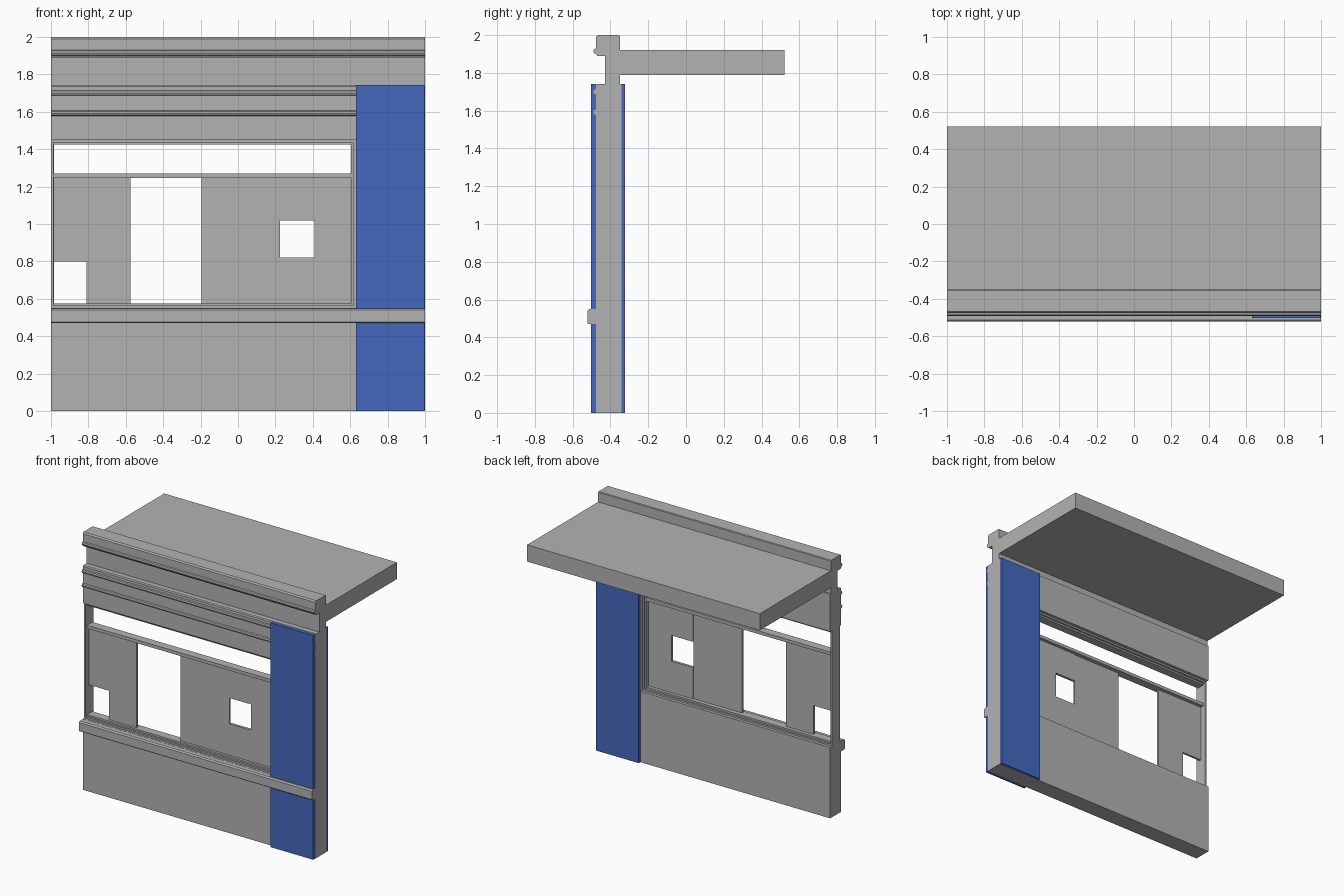
import bpy, bmesh
from mathutils import Vector

cube = bpy.data.objects.get("Cube")
if cube:
    bpy.data.objects.remove(cube, do_unlink=True)


def material(name, rgb):
    m = bpy.data.materials.new(name)
    m.use_nodes = True
    m.diffuse_color = (*rgb, 1)
    bsdf = next(n for n in m.node_tree.nodes if n.type == 'BSDF_PRINCIPLED')
    bsdf.inputs["Base Color"].default_value = (*rgb, 1)
    return m


GREY = material("plain grey", (0.45, 0.45, 0.45))
BLUE = material("cladding blue", (0.06, 0.14, 0.52))


def finish(name, bm, mat):
    bmesh.ops.recalc_face_normals(bm, faces=bm.faces)
    mesh = bpy.data.meshes.new(name)
    bm.to_mesh(mesh)
    bm.free()
    mesh.materials.append(mat)
    obj = bpy.data.objects.new(name, mesh)
    bpy.context.collection.objects.link(obj)
    return obj


def extrude(name, points, axis, start, end, mat=GREY):
    """Extrude a (y, z) outline along x, or an (x, z) outline along y."""
    bm = bmesh.new()
    place = (lambda a, b: (start, a, b)) if axis == 'x' else (lambda a, b: (a, start, b))
    face = bm.faces.new([bm.verts.new(place(a, b)) for a, b in points])
    new = bmesh.ops.extrude_face_region(bm, geom=[face])["geom"]
    d = end - start
    shift = Vector((d, 0, 0)) if axis == 'x' else Vector((0, d, 0))
    bmesh.ops.translate(bm, vec=shift, verts=[v for v in new if isinstance(v, bmesh.types.BMVert)])
    return finish(name, bm, mat)


def box(name, x, y, z, mat=GREY):
    return extrude(name, [(x[0], z[0]), (x[1], z[0]), (x[1], z[1]), (x[0], z[1])],
                   'y', y[0], y[1], mat)


def ring(name, x, z, border, y):
    """Rectangular frame with a mitred face on each side."""
    bm = bmesh.new()

    def loop(b, depth):
        return [bm.verts.new((px, depth, pz)) for px, pz in
                ((x[0] + b, z[0] + b), (x[1] - b, z[0] + b),
                 (x[1] - b, z[1] - b), (x[0] + b, z[1] - b))]
    loops = [loop(0, y[0]), loop(border, y[0]), loop(border, y[1]), loop(0, y[1])]
    for k in range(4):
        a, b = loops[k], loops[(k + 1) % 4]
        for i in range(4):
            j = (i + 1) % 4
            bm.faces.new((a[i], a[j], b[j], b[i]))
    return finish(name, bm, GREY)


FRONT, BACK = -0.477, -0.342


def bead(z, r=0.014):
    """Small rounded moulding on the front, listed from bottom to top."""
    return [(FRONT, z - r), (FRONT - r * 0.75, z - r * 0.75), (FRONT - r, z),
            (FRONT - r * 0.75, z + r * 0.75), (FRONT, z + r)]


# Lower wall and corner pier
box("lower_wall", (-1, 0.63), (FRONT, BACK), (0, 0.55))
box("corner_pier", (0.63, 1), (FRONT, BACK), (0, 1.45))

# Upper wall, cornice and parapet as one moulded section
section = ([(BACK, 1.45), (FRONT, 1.45)] + bead(1.592) + bead(1.70)
           + [(FRONT, 1.735), (-0.47, 1.742), (-0.43, 1.742), (-0.43, 1.89), (-0.47, 1.89)]
           + bead(1.915)
           + [(FRONT, 1.99), (-0.468, 2), (-0.355, 2), (-0.35, 1.995),
              (-0.35, 1.742), (BACK, 1.742)])
extrude("cornice_and_parapet", section, 'x', -1, 1)

# Roof slab
box("roof_slab", (-1, 1), (-0.35, 0.522), (1.79, 1.92))

# Sill band across the front
extrude("sill_band", [(FRONT, 0.47), (-0.517, 0.47), (-0.522, 0.475), (-0.522, 0.54),
                      (-0.512, 0.549), (FRONT, 0.549)], 'x', -1, 1)

# Blue cladding on the pier
clad = (0.632, 0.998)
box("front_cladding_lower", clad, (-0.502, FRONT), (0, 0.47), BLUE)
box("front_cladding_upper", clad, (-0.502, FRONT), (0.549, 1.742), BLUE)
box("back_cladding", clad, (BACK, -0.322), (0, 1.742), BLUE)

# Stepped window frame and transom
ring("outer_frame", (-1, 0.63), (0.55, 1.45), 0.013, (-0.46, -0.365))
ring("inner_frame", (-0.998, 0.617), (0.563, 1.437), 0.013, (-0.445, -0.38))
box("transom", (-0.985, 0.604), (-0.445, -0.38), (1.245, 1.27))

# Infill panels between sill and transom
low, high = 0.576, 1.245
extrude("left_panel", [(-0.81, low), (-0.575, low), (-0.575, high), (-0.985, high),
                       (-0.985, 0.80), (-0.81, 0.80)], 'y', -0.425, -0.408)
box("middle_panel", (-0.195, 0.225), (-0.425, -0.412), (low, high))
extrude("right_panel", [(0.225, low), (0.604, low), (0.604, high), (0.225, high),
                        (0.225, 1.02), (0.41, 1.02), (0.41, 0.82), (0.225, 0.82)],
        'y', -0.425, -0.405)
